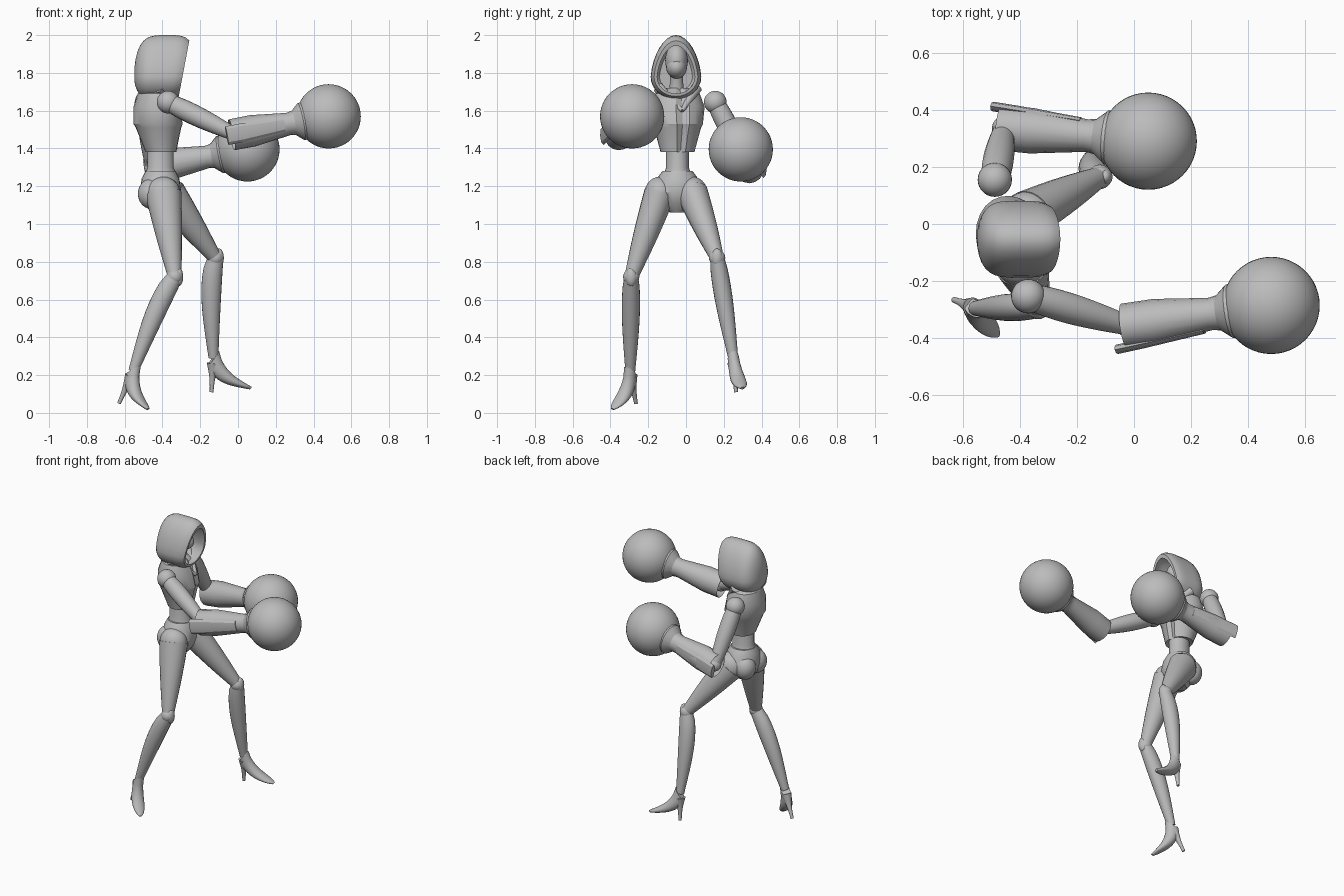
import bpy, bmesh
from math import sin, cos, pi, sqrt, radians
from mathutils import Vector

if "Cube" in bpy.data.objects:
    bpy.data.objects.remove(bpy.data.objects["Cube"])

grey = bpy.data.materials.new("plain_grey")
grey.use_nodes = True
shade = (0.5, 0.5, 0.5, 1)
grey.diffuse_color = shade
grey.node_tree.nodes["Principled BSDF"].inputs["Base Color"].default_value = shade


def finish(name, bm, angle):
    bmesh.ops.recalc_face_normals(bm, faces=bm.faces)
    mesh = bpy.data.meshes.new(name)
    bm.to_mesh(mesh)
    bm.free()
    mesh.materials.append(grey)
    part = bpy.data.objects.new(name, mesh)
    bpy.context.collection.objects.link(part)
    bpy.ops.object.select_all(action='DESELECT')
    part.select_set(True)
    bpy.context.view_layer.objects.active = part
    bpy.ops.object.shade_smooth_by_angle(angle=radians(angle))


def skin(name, rings, angle=35):
    """Bridge closed rings of points and cap both ends."""
    bm = bmesh.new()
    loops = [[bm.verts.new(point) for point in ring] for ring in rings]
    count = len(loops[0])
    for near, far in zip(loops, loops[1:]):
        for i in range(count):
            j = (i + 1) % count
            bm.faces.new((near[i], near[j], far[j], far[i]))
    bm.faces.new(loops[0])
    bm.faces.new(loops[-1])
    finish(name, bm, angle)


def circle(count):
    return [2 * pi * i / count for i in range(count)]


def loft(name, stations, side=(0, 1, 0), count=20, angle=35):
    """Stations are (centre, half width along side, half depth)."""
    axis = (stations[-1][0] - stations[0][0]).normalized()
    across = Vector(side)
    across = (across - axis * across.dot(axis)).normalized()
    depth = axis.cross(across)
    skin(name, [[centre + across * wide * cos(a) + depth * deep * sin(a) for a in circle(count)]
                for centre, wide, deep in stations], angle)


def limb(name, start, end, first, last, swell=0, skew=1, bow=0, flat=1, steps=10):
    """Tapered tube whose radius swells between the ends; bow shifts its middle in x."""
    start, end = Vector(start), Vector(end)
    stations = []
    for k in range(steps + 1):
        t = k / steps
        hump = sin(pi * t ** skew)
        radius = first + (last - first) * t + swell * hump
        centre = start.lerp(end, t) + Vector((bow * hump, 0, 0))
        stations.append((centre, radius, radius * (1 + (flat - 1) * (1 - t))))
    loft(name, stations)


def ball(name, centre, size, segments=28):
    bm = bmesh.new()
    bmesh.ops.create_uvsphere(bm, u_segments=segments, v_segments=segments // 2, radius=1)
    bmesh.ops.scale(bm, vec=size, verts=bm.verts)
    bmesh.ops.translate(bm, vec=centre, verts=bm.verts)
    finish(name, bm, 60)


def trunk(name, profile, turn, lean, ridge=0):
    """Upright body part. Profile rows are (height, half depth, half width)."""
    c, s = cos(radians(turn)), sin(radians(turn))
    rings = []
    for z, deep, wide in profile:
        ring = []
        for a in circle(24):
            x = deep * cos(a) - (ridge if a == 0 else 0)
            y = wide * sin(a)
            ring.append((x * c - y * s - 0.41 - lean * (z - 1.4), x * s + y * c - 0.045, z))
        rings.append(ring)
    skin(name, rings, 28)


# Chest armour with an undercut lower rim
trunk("chest_armour", [(1.72, .05, .06), (1.69, .09, .12), (1.62, .12, .145), (1.53, .13, .135),
                       (1.51, .12, .125), (1.38, .08, .09), (1.39, .06, .05)], 14, 0.1, 0.015)

# Waist and pelvis, with a thin belt line
trunk("waist", [(1.45, .07, .06), (1.3, .07, .06), (1.27, .08, .07)], 8, 0)
trunk("pelvis", [(1.28, .08, .08), (1.24, .1, .11), (1.17, .11, .13), (1.11, .09, .1),
                 (1.06, .05, .04)], 0, 0)
for sign, label in ((-1, "right"), (1, "left")):
    ball(label + "_buttock", (-.46, -.05 + sign * .06, 1.16), (.07, .07, .08))
    limb(label + "_collar", (-.42, -.045 + sign * .1, 1.72), (-.31, -.02, 1.6), .03, .01)

# Neck and masked face
limb("neck", (-.44, -.05, 1.66), (-.41, -.05, 1.84), .05, .04, -.01)
ball("head", (-.405, -.05, 1.865), (.085, .06, .09))
ball("face_mask", (-.39, -.05, 1.83), (.08, .055, .06))


# Hood: teardrop rings from the back to the rim, then folded inwards
def hood_ring(u, scale):
    size = scale * sqrt(1 - u ** 4)
    ring = []
    for a in circle(32):
        z = size * sin(a) * (.22 if sin(a) > 0 else .12)
        y = size * cos(a) * .134 * (1 - max(0, sin(a)) / 8)
        ring.append((-.4 + .15 * u + z * (u + 1) / 9, y - .053, 1.78 + z))
    return ring


sweep = [sin(pi * k / 20) for k in range(-9, 6)]
skin("hood", [hood_ring(u, 1) for u in sweep] + [hood_ring(u, .86) for u in sweep[:2:-1]], 40)


# Arms: shoulder ball, upper arm, hollow cuff, round glove
def arm(label, shoulder, elbow, glove, out):
    ball(label + "_shoulder", shoulder, [.06] * 3)
    limb(label + "_upper_arm", shoulder, elbow, .045, .035, .013, .8)
    ball(label + "_elbow", elbow, [.042] * 3)
    start, end = Vector(elbow), Vector(glove)
    reach = (end - start).length
    heading = (end - start) / reach
    # The cuff mouth is recessed and its wrist flares into the glove
    rows = [(.08, .05), (0, .075), (-.015, .083), (.1, .084), (reach - .22, .06),
            (reach - .19, .065), (reach - .15, .1), (reach - .1, .1)]
    loft(label + "_cuff", [(start + heading * d, r, r * .95) for d, r in rows], (0, 0, 1), 16, 25)
    # Raised guard plate along the outer side of the cuff
    rows = [(-.04, .05), (.05, .05), (reach - .24, .035)]
    plate = [(start + heading * d + Vector((0, out * (1 - d), 0)), r, r / 3) for d, r in rows]
    loft(label + "_cuff_plate", plate, (0, 0, 1), 8, 25)
    ball(label + "_glove", glove, [.17] * 3, 48)


arm("right", (-.37, -.253, 1.645), (-.02, -.355, 1.475), (.48, -.285, 1.57), -.075)
arm("left", (-.487, .155, 1.645), (-.455, .335, 1.3), (.05, .29, 1.395), .07)


# Legs: thigh, knee joint, calf and heeled shoe
def leg(label, hip, knee, ankle, heel, toe):
    ball(label + "_hip", hip, (.09, .08, .09))
    limb(label + "_thigh", hip, knee, .083, .036, .005, flat=1.15)
    ball(label + "_knee", knee, [.043] * 3)
    ball(label + "_kneecap", Vector(knee) + Vector((.02, 0, 0)), (.025, .03, .05))
    limb(label + "_calf", knee, ankle, .037, .026, .015, .7, -.018, 1.15)
    top = Vector(ankle)
    drop, step = Vector(heel) - top, Vector(toe) - top
    side = step.cross(drop)
    # The shoe arches from the ankle over the instep to a thin toe
    shoe = []
    for k in range(13):
        u = k / 12.2
        centre = top + step * u + drop * sin(pi * u ** .6) / 4
        shoe.append((centre, (.03 + .01 * sin(pi * u)) * sqrt(1 - u ** 6), .008 + .04 * (1 - u)))
    loft(label + "_shoe", shoe, side)
    limb(label + "_heel", top + drop * .15, heel, .034, .01, -.006)


leg("right", (-.395, -.14, 1.16), (-.335, -.29, .72), (-.555, -.295, .22),
    (-.63, -.265, .05), (-.475, -.39, .018))
leg("left", (-.37, .035, 1.16), (-.12, .165, .82), (-.13, .25, .29),
    (-.14, .265, .11), (.07, .3, .13))
